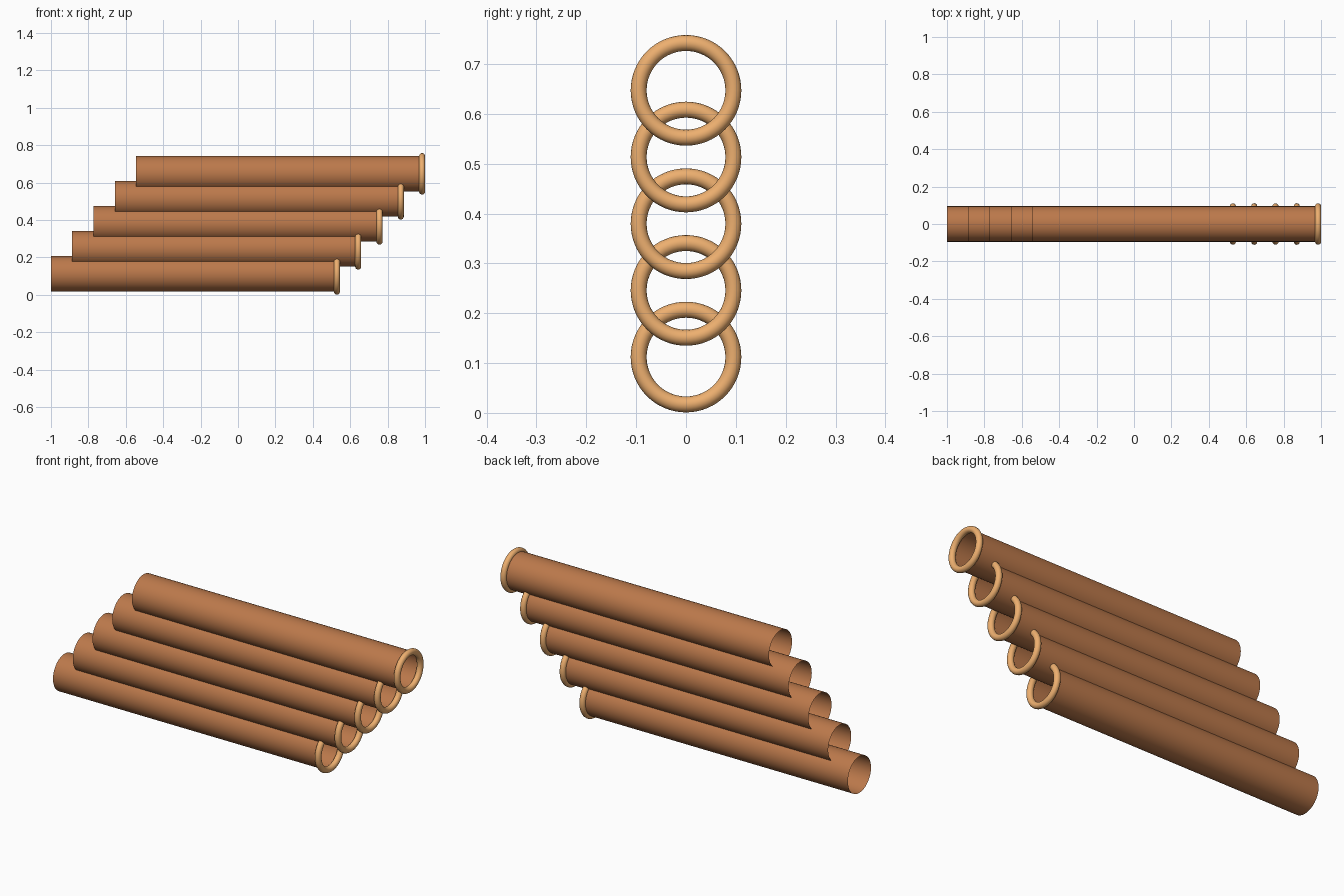
import bpy
import math

if "Cube" in bpy.data.objects:
    bpy.data.objects.remove(bpy.data.objects["Cube"])

COUNT = 5
STEP_X, STEP_Z = 0.1138, 0.1338
RADIUS, RIM = 0.095, 0.016
LEFT, LENGTH, BASE_Z = -1.0, 1.529, 0.112


def material(name, color):
    mat = bpy.data.materials.new(name)
    mat.diffuse_color = color
    mat.use_nodes = True
    mat.node_tree.nodes["Principled BSDF"].inputs["Base Color"].default_value = mat.diffuse_color
    return mat


def finish(name, mat):
    obj = bpy.context.object
    obj.name = name
    obj.data.materials.append(mat)
    bpy.ops.object.shade_smooth()


clay = material("clay", (0.50, 0.19, 0.07, 1))
light_clay = material("light_clay", (0.85, 0.43, 0.16, 1))
along_x = (0, math.pi / 2, 0)

for i in range(COUNT):
    x, z = LEFT + i * STEP_X, BASE_Z + i * STEP_Z

    # Open thin-walled pipe
    bpy.ops.mesh.primitive_cylinder_add(
        vertices=64, radius=RADIUS, depth=LENGTH, end_fill_type='NOTHING',
        location=(x + LENGTH / 2, 0, z), rotation=along_x)
    finish(f"pipe_{i + 1}", clay)

    # Rounded rim on the right end
    bpy.ops.mesh.primitive_torus_add(
        major_radius=RADIUS, minor_radius=RIM, major_segments=64,
        minor_segments=16, location=(x + LENGTH, 0, z), rotation=along_x)
    finish(f"pipe_rim_{i + 1}", light_clay)
